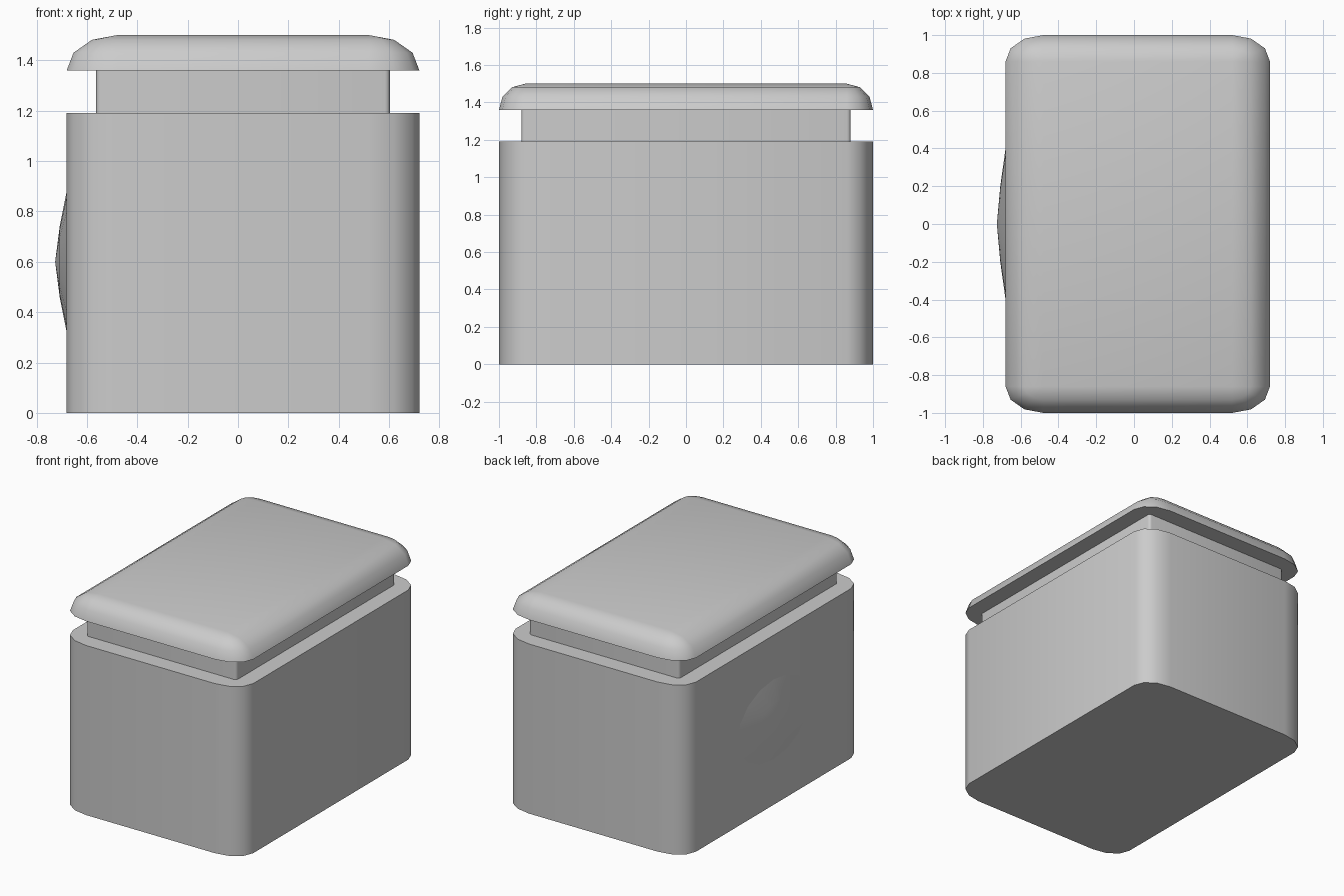
import bpy, bmesh
from math import sin, cos, pi, radians

if "Cube" in bpy.data.objects:
    bpy.data.objects.remove(bpy.data.objects["Cube"])

CX = 0.02          # box sits slightly right so the bulge balances it
STEPS = 3          # segments per rounded corner


def rounded_ring(hx, hy, rx, ry, z):
    """Rounded rectangle: inner half size hx, hy plus elliptical corners."""
    pts = []
    for q, (sx, sy) in enumerate([(1, 1), (-1, 1), (-1, -1), (1, -1)]):
        for i in range(STEPS + 1):
            a = (q + i / STEPS) * pi / 2
            pts.append((CX + sx * hx + rx * cos(a), sy * hy + ry * sin(a), z))
    return pts


def loft(name, rings, angle=40):
    """Skin a stack of equal rings, cap both ends, shade smooth by angle."""
    bm = bmesh.new()
    loops = [[bm.verts.new(p) for p in ring] for ring in rings]
    n = len(loops[0])
    for lo, hi in zip(loops, loops[1:]):
        for i in range(n):
            j = (i + 1) % n
            bm.faces.new((lo[i], lo[j], hi[j], hi[i]))
    bm.faces.new(loops[0][::-1])
    bm.faces.new(loops[-1])
    bmesh.ops.remove_doubles(bm, verts=bm.verts, dist=1e-4)
    bmesh.ops.recalc_face_normals(bm, faces=bm.faces)
    me = bpy.data.meshes.new(name)
    bm.to_mesh(me)
    bm.free()
    ob = bpy.data.objects.new(name, me)
    bpy.context.collection.objects.link(ob)
    bpy.ops.object.select_all(action='DESELECT')
    ob.select_set(True)
    bpy.context.view_layer.objects.active = ob
    bpy.ops.object.shade_smooth_by_angle(angle=radians(angle))
    return ob


# Body with rounded upright corners
loft("body", [rounded_ring(0.5, 0.86, 0.2, 0.14, z) for z in (0, 1.19)])

# Recessed neck between body and lid
loft("neck", [rounded_ring(0.563, 0.86, 0.02, 0.02, z) for z in (1.19, 1.36)])

# Lid with rounded top edge and flat underside
levels = [i * pi / 2 / STEPS for i in range(STEPS + 1)]
loft("lid", [rounded_ring(0.5, 0.86, 0.2 * cos(a), 0.14 * cos(a), 1.36 + 0.14 * sin(a))
             for a in levels])

# Shallow oval bulge on the left wall, slightly sunk into it
SEG = 16
loft("side_bulge", [[(x, 0.4 * s * cos(2 * pi * i / SEG), 0.6 + 0.28 * s * sin(2 * pi * i / SEG))
                     for i in range(SEG)]
                    for x, s in ((-0.666, 1.25), (-0.68, 1.0), (-0.708, 0.5), (-0.726, 0.001))])
